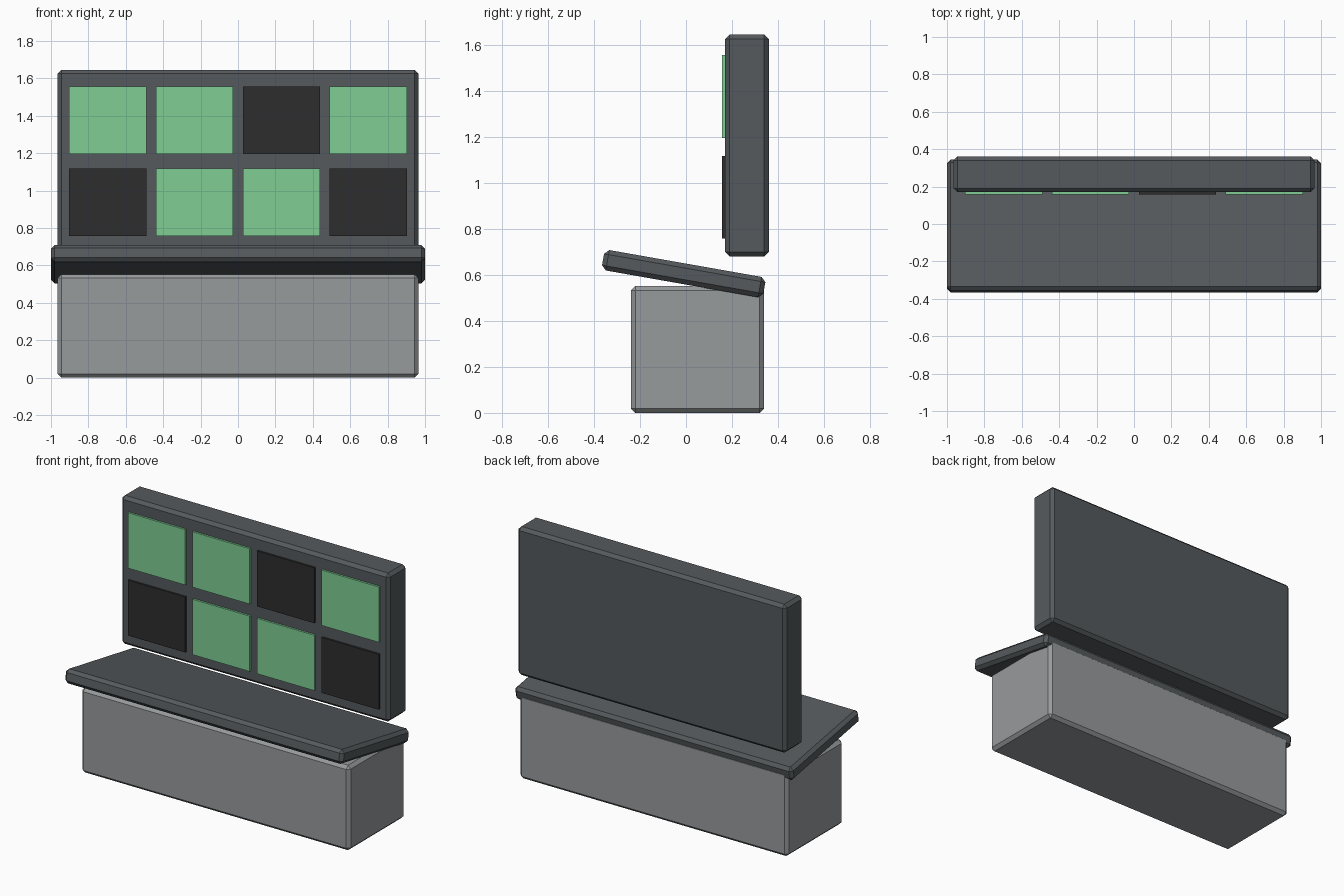
import bpy
import math

cube = bpy.data.objects.get("Cube")
if cube:
    bpy.data.objects.remove(cube, do_unlink=True)


def make_material(name, rgb):
    mat = bpy.data.materials.new(name)
    mat.use_nodes = True
    color = (*rgb, 1.0)
    mat.diffuse_color = color
    mat.node_tree.nodes["Principled BSDF"].inputs["Base Color"].default_value = color
    return mat


def box(name, center, size, mat, bevel=0.0, tilt=0.0):
    """Flat-shaded box with an optional single-step chamfer."""
    bpy.ops.mesh.primitive_cube_add(size=1, location=center)
    obj = bpy.context.object
    obj.name = name
    obj.scale = size
    bpy.ops.object.transform_apply(location=False, rotation=False, scale=True)
    obj.rotation_euler.x = tilt
    obj.data.materials.append(mat)
    if bevel:
        mod = obj.modifiers.new("Chamfer", "BEVEL")
        mod.width = bevel
        mod.segments = 1
    return obj


light_gray = make_material("light gray", (0.31, 0.325, 0.335))
dark_gray = make_material("dark gray", (0.091, 0.102, 0.109))
green = make_material("screen green", (0.21, 0.61, 0.295))
black = make_material("screen black", (0.027, 0.027, 0.027))

# Cabinet, sloping desk top and upright display wall
box("cabinet", (0, 0.05, 0.276), (1.93, 0.58, 0.552), light_gray, 0.02)
box("desk_top", (0, -0.01, 0.605), (2.0, 0.712, 0.09), dark_gray, 0.02, math.radians(-10))
box("display_wall", (0, 0.265, 1.162), (1.93, 0.19, 0.965), dark_gray, 0.02)

# Two rows of screens, some lit and some off
rows = [("upper", 1.375, (True, True, False, True)),
        ("lower", 0.937, (False, True, True, False))]
for row, z, lit in rows:
    for i, on in enumerate(lit):
        x = (i - 1.5) * 0.464
        box(f"{row}_screen_{i + 1}", (x, 0.167, z), (0.413, 0.02, 0.36),
            green if on else black)
